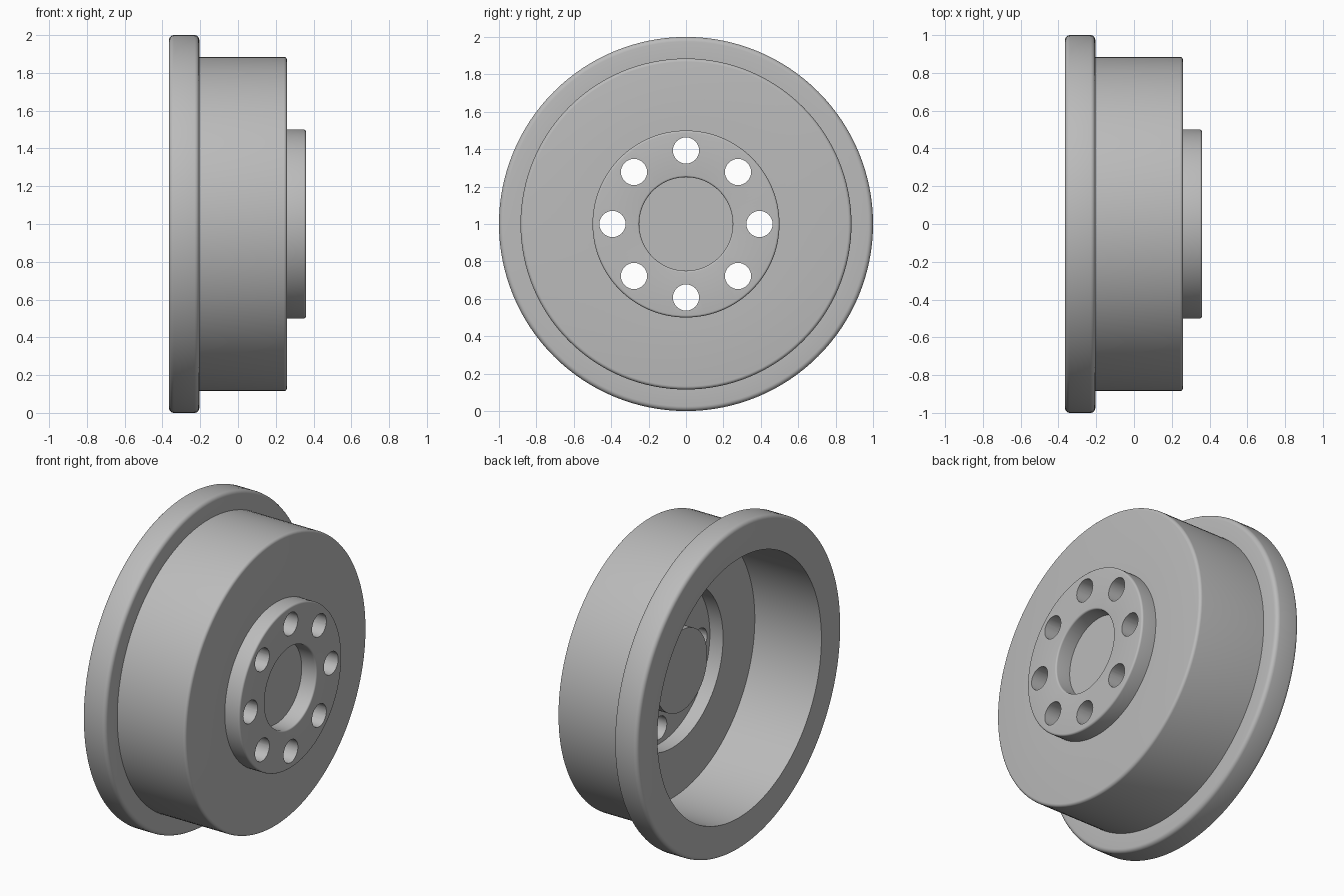
import bpy, bmesh, math
from mathutils import Matrix, Vector

if "Cube" in bpy.data.objects:
    bpy.data.objects.remove(bpy.data.objects["Cube"], do_unlink=True)

SIDES = 128
CENTRE = Vector((0, 0, 1))

steel = bpy.data.materials.new("grey_steel")
steel.use_nodes = True
GREY = (0.5, 0.5, 0.5, 1)
steel.diffuse_color = GREY
steel.node_tree.nodes["Principled BSDF"].inputs["Base Color"].default_value = GREY


def rounded(corners, steps=5):
    """Round the right-angled profile corners given as (x, radius, fillet)."""
    pts = []
    for i, (x, r, fillet) in enumerate(corners):
        p = Vector((x, r))
        if not fillet:
            pts.append(p)
            continue
        a = (Vector(corners[i - 1][:2]) - p).normalized() * fillet
        b = (Vector(corners[i + 1][:2]) - p).normalized() * fillet
        for k in range(steps + 1):
            t = k / steps * math.pi / 2
            pts.append(p + a * (1 - math.sin(t)) + b * (1 - math.cos(t)))
    return pts


def lathe(name, corners):
    """Spin a profile about the wheel axis (x)."""
    bm = bmesh.new()
    verts = [bm.verts.new((p.x, 0, p.y)) for p in rounded(corners)]
    edges = [bm.edges.new(pair) for pair in zip(verts, verts[1:])]
    bmesh.ops.spin(bm, geom=verts + edges, cent=(0, 0, 0), axis=(1, 0, 0),
                   angle=math.tau, steps=SIDES, use_duplicate=False)
    bmesh.ops.remove_doubles(bm, verts=bm.verts, dist=1e-4)
    bmesh.ops.recalc_face_normals(bm, faces=bm.faces)
    return finish(name, bm)


def finish(name, bm):
    bmesh.ops.translate(bm, verts=bm.verts, vec=CENTRE)
    mesh = bpy.data.meshes.new(name)
    bm.to_mesh(mesh)
    bm.free()
    mesh.materials.append(steel)
    obj = bpy.data.objects.new(name, mesh)
    bpy.context.collection.objects.link(obj)
    return obj


# Drum: hub face, friction wall, flange, hollow inside and centre plug
drum = lathe("brake_drum", [
    (0.26, 0, 0), (0.26, 0.25, 0), (0.36, 0.25, 0.01),     # centre recess
    (0.36, 0.50, 0.012), (0.26, 0.50, 0),                  # raised hub
    (0.26, 0.885, 0.018), (-0.205, 0.885, 0),              # outer wall
    (-0.205, 1.0, 0.025), (-0.365, 1.0, 0.025),            # flange
    (-0.365, 0.80, 0), (0.09, 0.80, 0),                    # inner wall
    (0.09, 0.49, 0), (0.18, 0.49, 0),                      # hub back
    (0.18, 0.25, 0), (0.03, 0.25, 0), (0.03, 0, 0)])       # plug

# Ring of bolt holes
bm = bmesh.new()
for i in range(8):
    place = (Matrix.Rotation(i * math.tau / 8, 4, 'X')
             @ Matrix.Translation((0.25, 0, 0.393))
             @ Matrix.Rotation(math.pi / 2, 4, 'Y'))
    bmesh.ops.create_cone(bm, cap_ends=True, segments=32, radius1=0.07,
                          radius2=0.07, depth=0.4, matrix=place)
cutter = finish("bolt_hole_cutter", bm)
cutter.hide_render = True

cut = drum.modifiers.new("bolt_holes", 'BOOLEAN')
cut.operation = 'DIFFERENCE'
cut.solver = 'EXACT'
cut.object = cutter

bpy.ops.object.select_all(action='DESELECT')
bpy.context.view_layer.objects.active = drum
drum.select_set(True)
bpy.ops.object.modifier_apply(modifier=cut.name)
bpy.data.objects.remove(cutter, do_unlink=True)
bpy.ops.object.shade_smooth_by_angle(angle=math.radians(30))
